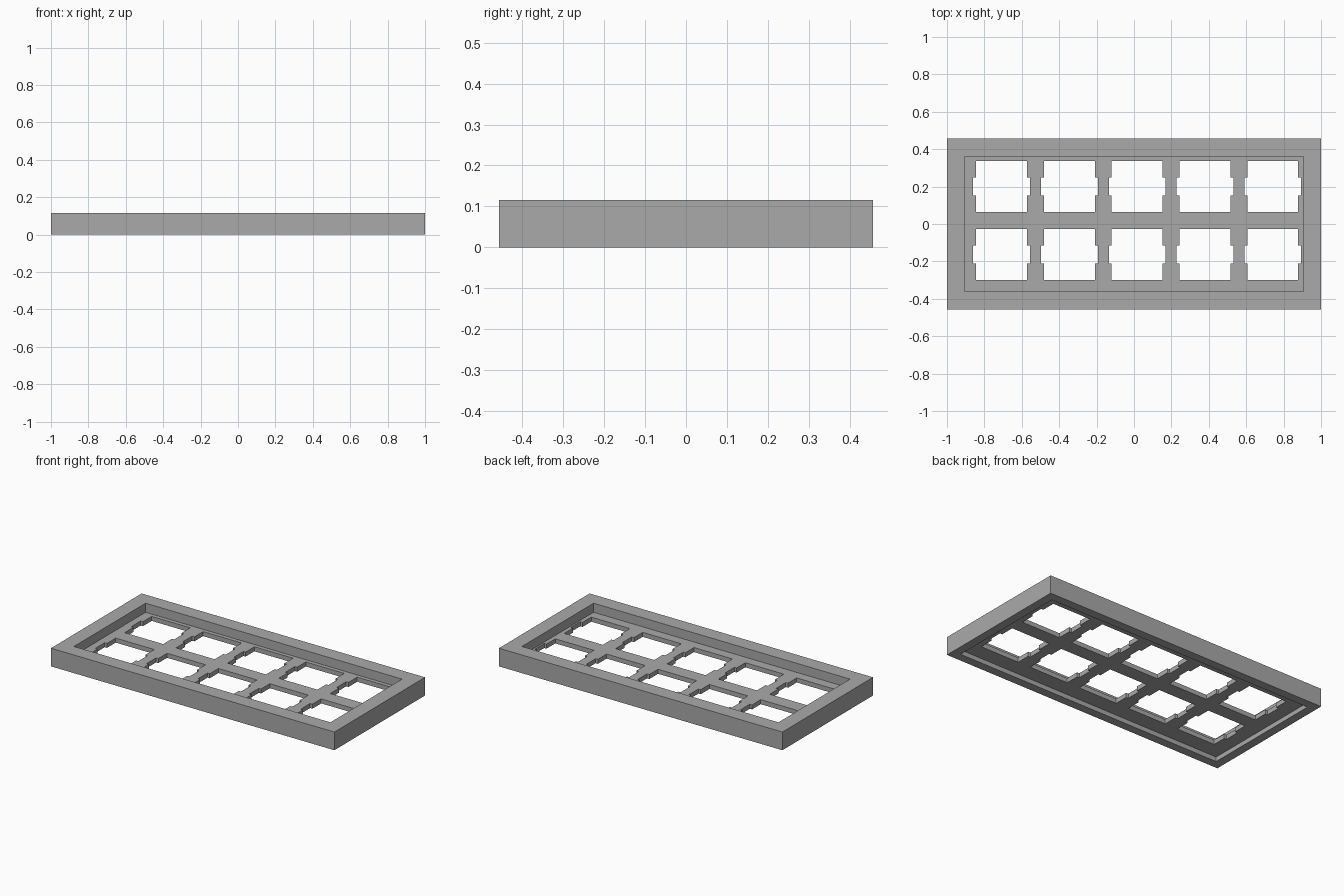
import bpy, bmesh

if "Cube" in bpy.data.objects:
    bpy.data.objects.remove(bpy.data.objects["Cube"])

# Overall sizes
HALF_X, HALF_Y, HEIGHT = 1.0, 0.457, 0.116
PLATE_BOTTOM, PLATE_TOP = 0.029, 0.058
PITCH = 0.3625                      # spacing of the openings
FIRST_X, FIRST_Y = -0.708, -0.163   # centre of the first opening
HOLE, NOTCH_X, NOTCH_Y = 0.136, 0.152, 0.048

grey = bpy.data.materials.new("plain grey")
grey.diffuse_color = (0.4, 0.4, 0.4, 1)
grey.use_nodes = True
grey.node_tree.nodes["Principled BSDF"].inputs["Base Color"].default_value = grey.diffuse_color


def prisms(name, outlines, z0, z1):
    """Extrude closed outlines from z0 to z1 into one object."""
    bm = bmesh.new()
    for outline in outlines:
        face = bm.faces.new([bm.verts.new((x, y, z0)) for x, y in outline])
        top = bmesh.ops.extrude_face_region(bm, geom=[face])["geom"]
        verts = [v for v in top if isinstance(v, bmesh.types.BMVert)]
        bmesh.ops.translate(bm, verts=verts, vec=(0, 0, z1 - z0))
    bmesh.ops.recalc_face_normals(bm, faces=bm.faces)
    mesh = bpy.data.meshes.new(name)
    bm.to_mesh(mesh)
    bm.free()
    mesh.materials.append(grey)
    obj = bpy.data.objects.new(name, mesh)
    bpy.context.collection.objects.link(obj)
    return obj


def rect(hx, hy):
    return [(-hx, -hy), (hx, -hy), (hx, hy), (-hx, hy)]


def opening(cx, cy):
    """Square opening with a shallow notch in its left and right edges."""
    right = [(HOLE, -HOLE), (HOLE, -NOTCH_Y), (NOTCH_X, -NOTCH_Y),
             (NOTCH_X, NOTCH_Y), (HOLE, NOTCH_Y), (HOLE, HOLE)]
    left = [(-x, -y) for x, y in right]
    return [(cx + x, cy + y) for x, y in right + left]


# Frame block
frame = prisms("switch_plate_frame", [rect(HALF_X, HALF_Y)], 0, HEIGHT)

# Upper recess, wider lower recess, and the two rows of openings
holes = [opening(FIRST_X + i * PITCH, FIRST_Y + j * PITCH)
         for i in range(5) for j in range(2)]
cutters = [
    prisms("upper_recess_cutter", [rect(0.905, 0.361)], PLATE_TOP, HEIGHT + 0.1),
    prisms("lower_recess_cutter", [rect(0.945, 0.402)], -0.1, PLATE_BOTTOM),
    prisms("opening_cutter", holes, -0.1, HEIGHT + 0.1),
]
for cutter in cutters:
    mod = frame.modifiers.new(cutter.name, "BOOLEAN")
    mod.operation = "DIFFERENCE"
    mod.solver = "EXACT"
    mod.object = cutter
    cutter.hide_render = True

# Apply the cuts and discard the cutters
bpy.context.view_layer.objects.active = frame
frame.select_set(True)
for cutter in cutters:
    bpy.ops.object.modifier_apply(modifier=cutter.name)
    bpy.data.objects.remove(cutter)
